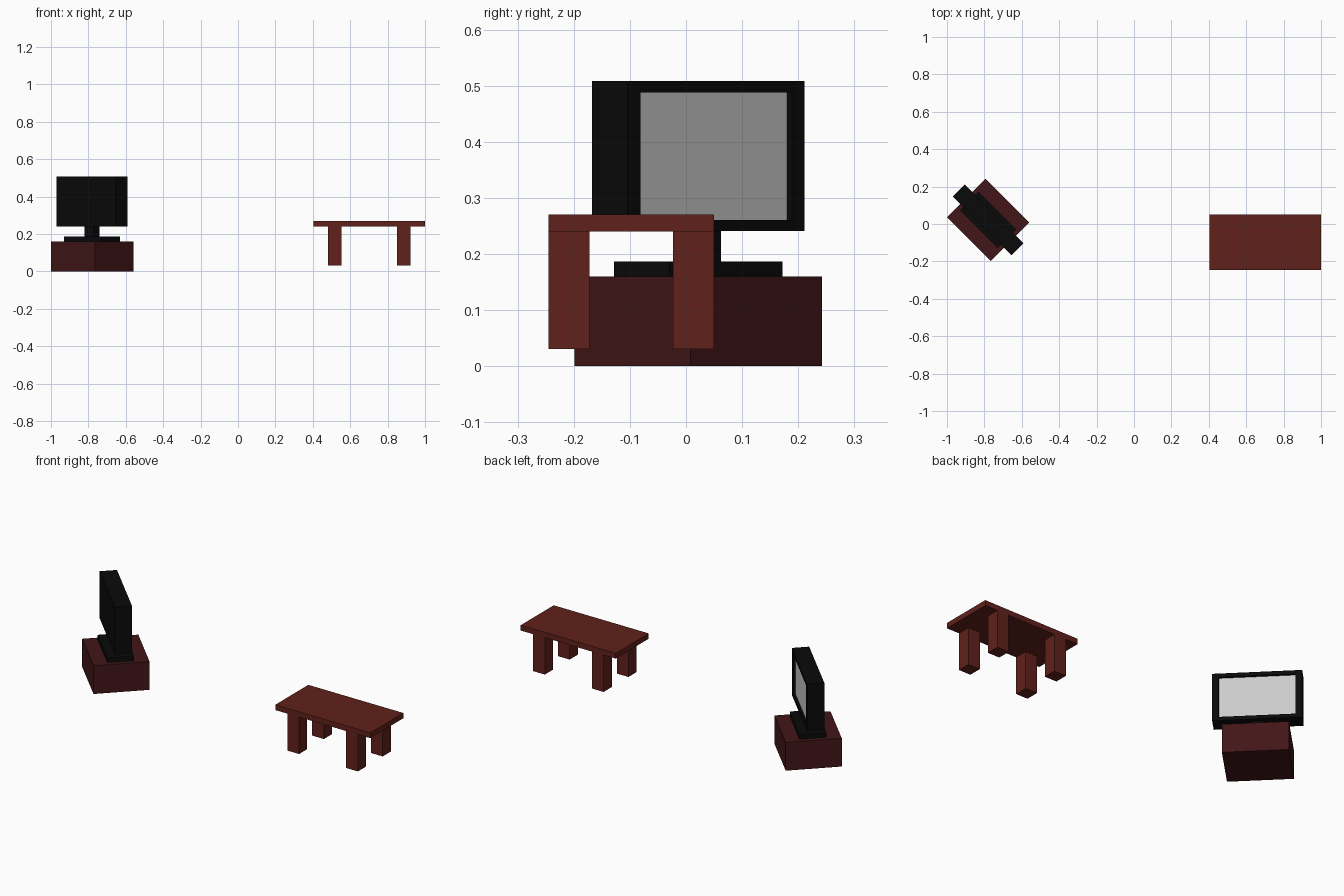
import bpy, bmesh
from math import radians
from mathutils import Matrix, Vector

if "Cube" in bpy.data.objects:
    bpy.data.objects.remove(bpy.data.objects["Cube"])


def material(name, color):
    m = bpy.data.materials.new(name)
    m.diffuse_color = (*color, 1)
    m.use_nodes = True
    m.node_tree.nodes["Principled BSDF"].inputs["Base Color"].default_value = m.diffuse_color
    return m


RED = material("red_wood", (0.12, 0.015, 0.011))
DARK = material("dark_wood", (0.055, 0.008, 0.009))
BLACK = material("black_plastic", (0.003, 0.003, 0.003))
GREY = material("screen_grey", (0.6, 0.6, 0.6))


def box(name, lo, hi, mat, place=Matrix(), recess=None):
    """Box between two corners; recess = (side, vertical, depth) sinks the +y face."""
    lo, hi = Vector(lo), Vector(hi)
    bm = bmesh.new()
    size = Matrix.Diagonal((*(hi - lo), 1))
    bmesh.ops.create_cube(bm, size=1, matrix=Matrix.Translation((lo + hi) / 2) @ size)
    if recess:
        side, vert, depth = recess
        bm.normal_update()
        face = max(bm.faces, key=lambda f: f.normal.y)
        for y in (hi.y, hi.y - depth):
            bmesh.ops.inset_individual(bm, faces=[face], thickness=0.01)
            for v in face.verts:
                v.co.x = lo.x + side if v.co.x < (lo.x + hi.x) / 2 else hi.x - side
                v.co.z = lo.z + vert if v.co.z < (lo.z + hi.z) / 2 else hi.z - vert
                v.co.y = y
    mesh = bpy.data.meshes.new(name)
    bm.to_mesh(mesh)
    bm.free()
    mesh.materials.append(mat)
    ob = bpy.data.objects.new(name, mesh)
    ob.matrix_world = place
    bpy.context.collection.objects.link(ob)
    return ob


def centred(name, width, depth, z0, z1, mat, place, recess=None):
    return box(name, (-width / 2, -depth / 2, z0), (width / 2, depth / 2, z1),
               mat, place, recess)


# Television on its cabinet, turned so the screen faces +x +y
tv = Matrix.Translation((-0.78, 0.022, 0)) @ Matrix.Rotation(radians(-45), 4, 'Z')
centred("cabinet", 0.332, 0.292, 0, 0.16, DARK, tv)
centred("stand_base", 0.285, 0.14, 0.16, 0.187, BLACK, tv)
centred("stand_neck", 0.07, 0.044, 0.187, 0.241, BLACK, tv)
W, T = 0.446, 0.09
SIDE, VERT, DEPTH = 0.032, 0.02, 0.015
centred("tv_body", W, T, 0.241, 0.508, BLACK, tv, (SIDE, VERT, DEPTH))
back = T / 2 - DEPTH
box("screen", (-W / 2 + SIDE, back - 0.002, 0.241 + VERT),
    (W / 2 - SIDE, back + 0.002, 0.508 - VERT), GREY, tv)

# Coffee table with four square legs
box("table_top", (0.405, -0.245, 0.24), (1.0, 0.05, 0.27), RED)
LEG = 0.073
for xn, x in (("left", 0.481), ("right", 0.849)):
    for yn, y in (("front", -0.245), ("back", 0.05 - LEG)):
        box(f"{yn}_{xn}_leg", (x, y, 0.031), (x + LEG, y + LEG, 0.24), RED)
